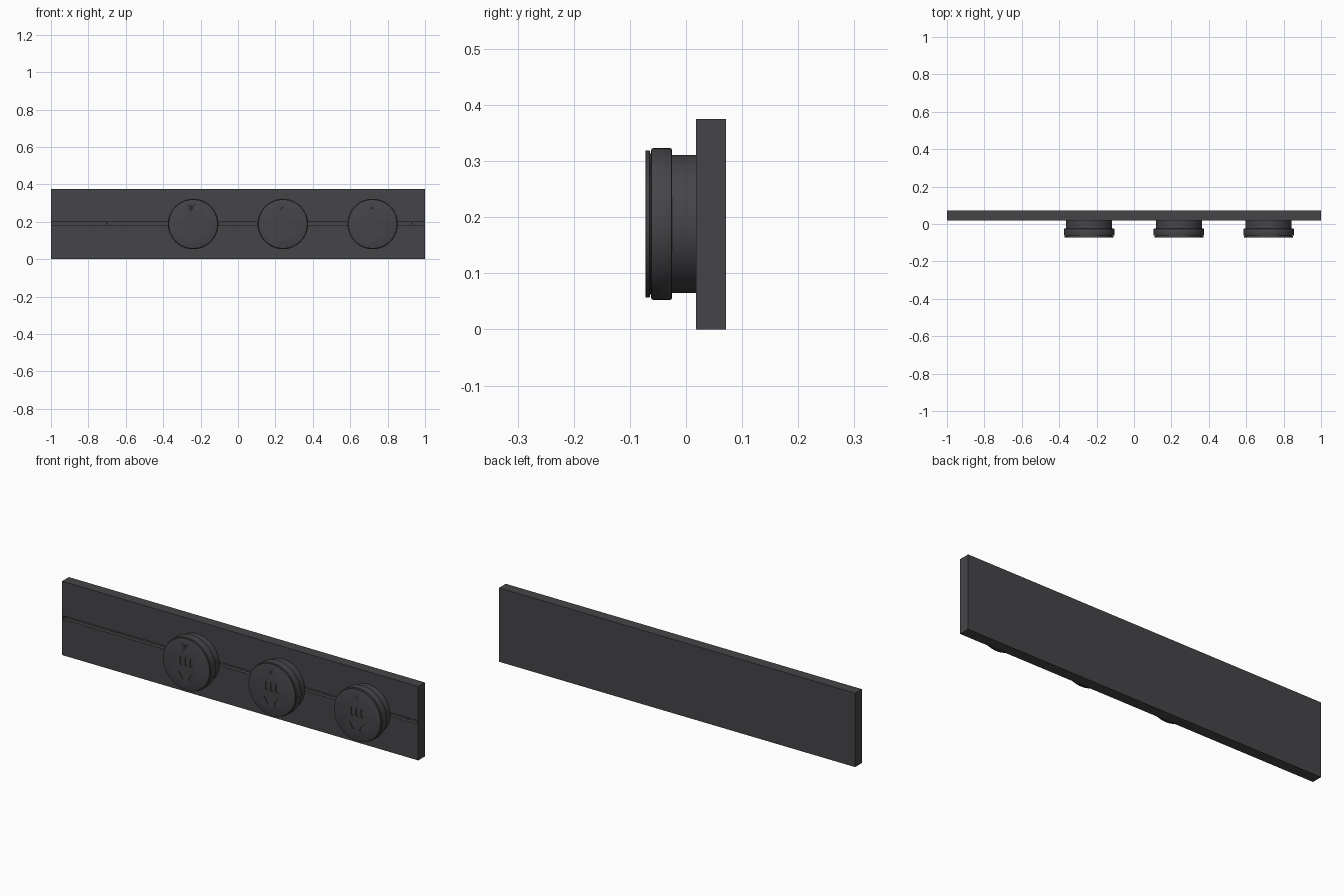
import bpy, math
from mathutils import Matrix, Vector

cube = bpy.data.objects.get("Cube")
if cube:
    bpy.data.objects.remove(cube, do_unlink=True)

charcoal = bpy.data.materials.new("charcoal")
charcoal.use_nodes = True
color = (0.06, 0.058, 0.065, 1)
charcoal.diffuse_color = color
charcoal.node_tree.nodes["Principled BSDF"].inputs["Base Color"].default_value = color

MID_Z = 0.188      # height of the groove and socket centres
FACE_Y = -0.072    # front of the socket faces
PLATE_Y = 0.017    # front of the rail


def finish(name):
    ob = bpy.context.object
    ob.name = name
    ob.data.materials.append(charcoal)
    return ob


def box(name, center, size, tilt=0):
    bpy.ops.mesh.primitive_cube_add(size=1)
    ob = finish(name)
    ob.data.transform(Matrix.Translation(center) @ Matrix.Rotation(tilt, 4, 'Y')
                      @ Matrix.Diagonal((*size, 1)))
    return ob


def disc(name, x, z, radius, y0, y1, sides=64, bevel=0):
    bpy.ops.mesh.primitive_cylinder_add(vertices=sides, radius=radius, depth=y1 - y0)
    ob = finish(name)
    ob.data.transform(Matrix.Translation((x, (y0 + y1) / 2, z))
                      @ Matrix.Rotation(math.pi / 2, 4, 'X'))
    if bevel:
        mod = ob.modifiers.new("soft_edge", 'BEVEL')
        mod.width, mod.segments = bevel, 2
        bpy.ops.object.modifier_apply(modifier=mod.name)
    bpy.ops.object.shade_smooth_by_angle(angle=math.radians(35))
    return ob


def cut(target, cutters):
    bpy.context.view_layer.objects.active = target
    for cutter in cutters:
        mod = target.modifiers.new("cut", 'BOOLEAN')
        mod.operation, mod.solver, mod.object = 'DIFFERENCE', 'EXACT', cutter
        bpy.ops.object.modifier_apply(modifier=mod.name)
        bpy.data.objects.remove(cutter, do_unlink=True)


# Rail with a long groove closed at its ends
rail = box("rail", (0, 0.0445, MID_Z), (2, 0.054, 0.375))
rail.data.transform(Matrix.Translation((0, 0, 0.1875 - MID_Z)))
groove = box("groove_cutter", (0, PLATE_Y, MID_Z + 0.004), (1.992, 0.04, 0.018))
cut(rail, [groove])

# Small screws in the groove
for x in (-0.7, 0.93):
    disc("groove_screw", x, MID_Z + 0.004, 0.006, 0.028, 0.038, sides=16)

# Three round sockets: neck, head, recessed seam and face
for x in (-0.24, 0.24, 0.72):
    disc("socket_neck", x, MID_Z, 0.123, -0.026, PLATE_Y + 0.001)
    disc("socket_head", x, MID_Z, 0.135, -0.062, -0.025, bevel=0.003)
    disc("socket_seam", x, MID_Z, 0.126, -0.067, -0.06)
    face = disc("socket_face", x, MID_Z, 0.131, FACE_Y, -0.0645, bevel=0.001)

    # Three upright slots, two slanted slots and an indicator hole
    holes = [box("slot_cutter", (x + dx, FACE_Y, MID_Z + 0.015), (0.014, 0.012, 0.042))
             for dx in (-0.028, 0, 0.028)]
    for side in (-1, 1):
        holes.append(box("slant_cutter", (x + side * 0.028, FACE_Y, MID_Z - 0.057),
                         (0.013, 0.012, 0.044), tilt=side * math.radians(35)))
    holes.append(disc("dot_cutter", x, MID_Z + 0.093, 0.004, FACE_Y - 0.005,
                      FACE_Y + 0.005, sides=12))
    cut(face, holes)
